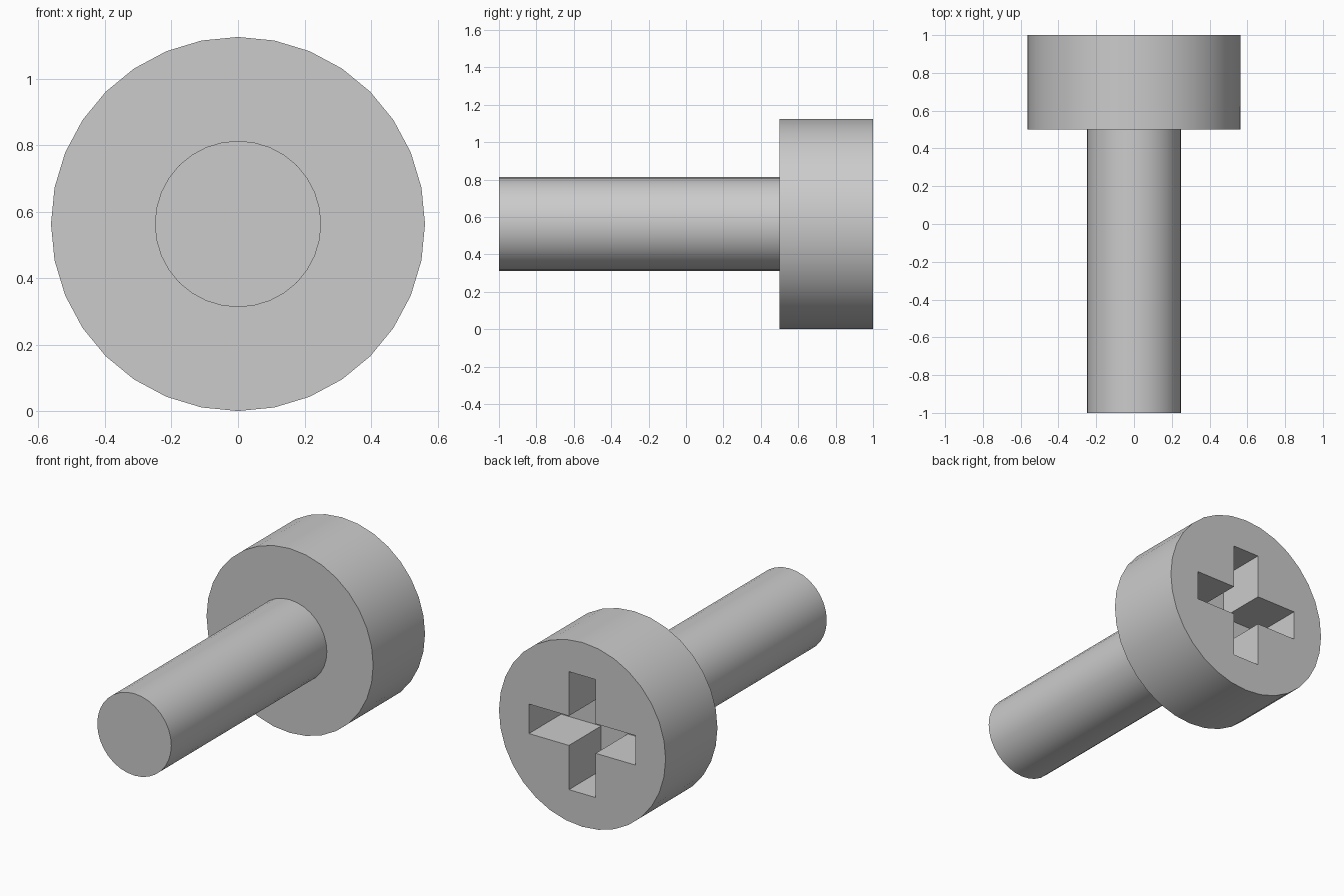
import bpy, bmesh
from math import radians
from mathutils import Matrix, Vector

cube = bpy.data.objects.get("Cube")
if cube:
    bpy.data.objects.remove(cube, do_unlink=True)

AXIS_Z = 0.5625      # height of the screw axis
HEAD_R, SHAFT_R = 0.5625, 0.25

steel = bpy.data.materials.new("grey_steel")
steel.use_nodes = True
GREY = (0.6, 0.6, 0.6, 1)
steel.diffuse_color = GREY
steel.node_tree.nodes["Principled BSDF"].inputs["Base Color"].default_value = GREY


def make_object(name, bm):
    bmesh.ops.recalc_face_normals(bm, faces=bm.faces)
    mesh = bpy.data.meshes.new(name)
    bm.to_mesh(mesh)
    bm.free()
    mesh.materials.append(steel)
    obj = bpy.data.objects.new(name, mesh)
    bpy.context.collection.objects.link(obj)
    return obj


def cylinder(name, radius, y0, y1):
    """Cylinder along y with smooth sides and flat ends."""
    bm = bmesh.new()
    place = Matrix.Translation((0, (y0 + y1) / 2, AXIS_Z)) @ Matrix.Rotation(radians(90), 4, "X")
    bmesh.ops.create_cone(bm, cap_ends=True, segments=32, radius1=radius,
                          radius2=radius, depth=y1 - y0, matrix=place)
    for face in bm.faces:
        face.smooth = len(face.verts) == 4
    return make_object(name, bm)


def cross_cutter(name, half_len, half_wid, y0, y1):
    """Plus-shaped prism along y."""
    bm = bmesh.new()
    arm = [(half_wid, half_wid), (half_wid, half_len), (-half_wid, half_len)]
    points = []
    for _ in range(4):
        points += arm
        arm = [(-z, x) for x, z in arm]
    face = bm.faces.new([bm.verts.new((x, y0, z + AXIS_Z)) for x, z in points])
    side = bmesh.ops.extrude_face_region(bm, geom=[face])["geom"]
    bmesh.ops.translate(bm, vec=Vector((0, y1 - y0, 0)),
                        verts=[v for v in side if isinstance(v, bmesh.types.BMVert)])
    return make_object(name, bm)


# Shaft and head
cylinder("shaft", SHAFT_R, -1, 0.505)
head = cylinder("head", HEAD_R, 0.5, 1)

# Cross-shaped driver recess in the back of the head
cutter = cross_cutter("recess_cutter", 0.36, 0.09, 0.69, 1.1)
cutter.hide_render = True
cutter.hide_set(True)
recess = head.modifiers.new("driver_recess", "BOOLEAN")
recess.operation = "DIFFERENCE"
recess.solver = "EXACT"
recess.object = cutter

# Bake the cut, then drop the helper
bpy.context.view_layer.objects.active = head
head.select_set(True)
bpy.ops.object.modifier_apply(modifier=recess.name)
bpy.data.objects.remove(cutter, do_unlink=True)
